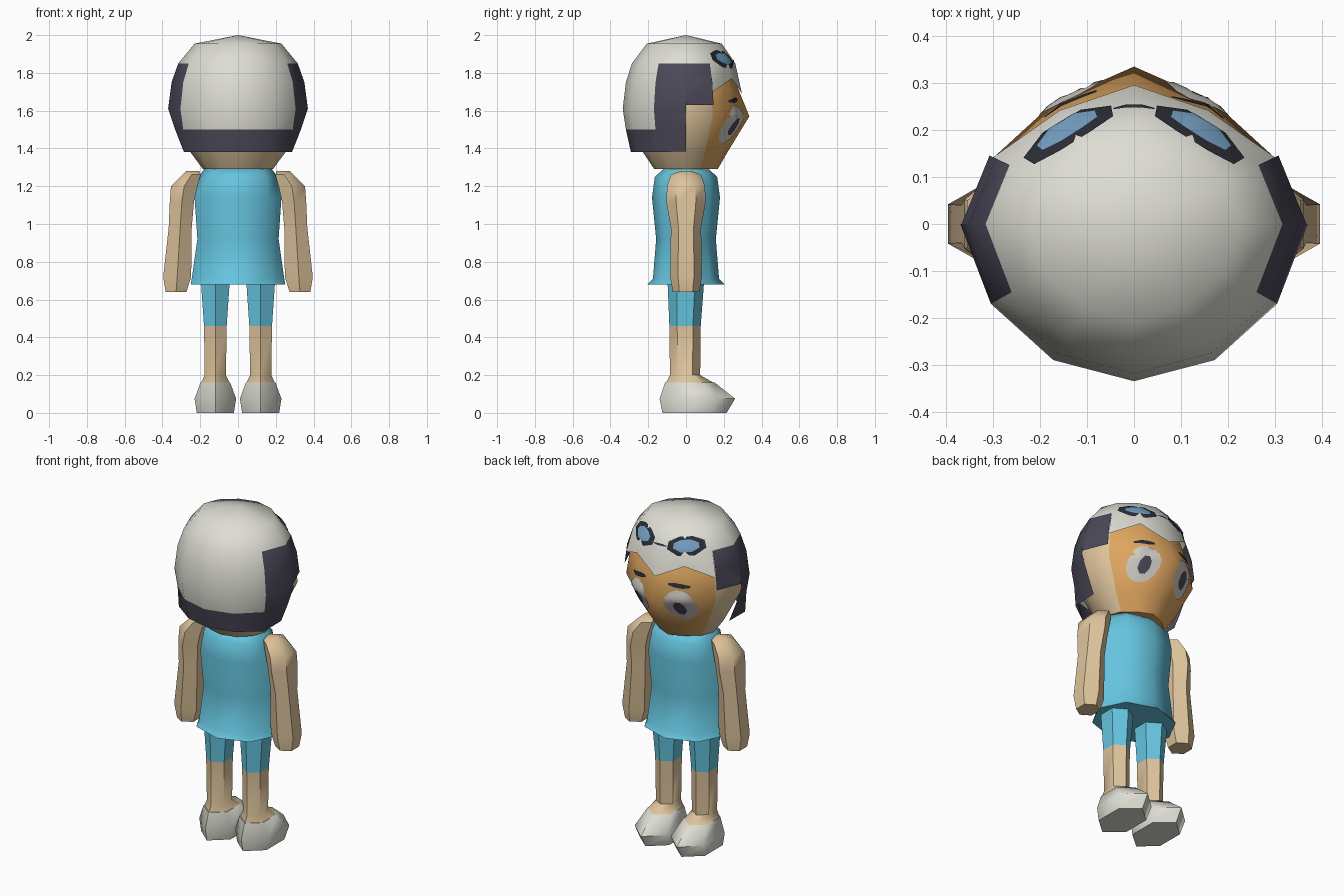
import bpy, bmesh, math
from mathutils import Vector
from mathutils.bvhtree import BVHTree

if "Cube" in bpy.data.objects:
    bpy.data.objects.remove(bpy.data.objects["Cube"])


def mat(name, rgb):
    m = bpy.data.materials.new(name)
    m.diffuse_color = (*rgb, 1)
    m.use_nodes = True
    m.node_tree.nodes["Principled BSDF"].inputs["Base Color"].default_value = m.diffuse_color
    return m


WHITE = mat("cap white", (0.73, 0.73, 0.66))
DARK = mat("dark hair", (0.072, 0.066, 0.098))
TAN = mat("skin tan", (0.73, 0.55, 0.33))
ORANGE = mat("face orange", (0.73, 0.38, 0.115))
BLUE = mat("clothes blue", (0.13, 0.55, 0.73))
BLACK = mat("goggle black", (0.024, 0.026, 0.036))
GLASS = mat("goggle glass", (0.17, 0.34, 0.53))
EYE = mat("eye white", (0.62, 0.6, 0.56))


def finish(name, bm, mats, rule=None, closed=True):
    """Turn a bmesh into a smooth object, coloured by a face rule."""
    if closed:
        bmesh.ops.remove_doubles(bm, verts=bm.verts, dist=0.0005)
        bmesh.ops.recalc_face_normals(bm, faces=bm.faces)
    if rule:
        for f in bm.faces:
            f.material_index = rule(f.calc_center_median())
    me = bpy.data.meshes.new(name)
    bm.to_mesh(me)
    bm.free()
    for m in mats:
        me.materials.append(m)
    ob = bpy.data.objects.new(name, me)
    bpy.context.collection.objects.link(ob)
    bpy.ops.object.select_all(action='DESELECT')
    ob.select_set(True)
    bpy.context.view_layer.objects.active = ob
    bpy.ops.object.shade_smooth_by_angle(angle=math.radians(52))
    return ob


def loft(name, rings, n, mats, rule=None):
    """Skin n-sided rings (z, cx, cy, half width, half depth), capped."""
    bm = bmesh.new()
    kx = max(abs(math.sin(math.tau * i / n)) for i in range(n))
    rows = [[bm.verts.new((cx + rx / kx * math.sin(math.tau * i / n),
                           cy + ry * math.cos(math.tau * i / n), z))
             for i in range(n)] for z, cx, cy, rx, ry in rings]
    for a, b in zip(rows, rows[1:]):
        for i in range(n):
            j = (i + 1) % n
            bm.faces.new((a[i], a[j], b[j], b[i]))
    bm.faces.new(rows[0])
    bm.faces.new(rows[-1])
    return finish(name, bm, mats, rule)


def lerp_table(table, z):
    for (z0, s0), (z1, s1) in zip(table, table[1:]):
        if z1 <= z <= z0:
            return s0 + (s1 - s0) * (z0 - z) / (z0 - z1)
    return table[-1][1]


# Head plan: column points from the face (+y) round to the back
PLAN = [(0, .305), (.17, .26), (.31, .147), (.37, 0), (.305, -.17), (.172, -.29), (0, -.335)]

# Skin head
SKIN = [(1.82, .78), (1.72, .9), (1.57, .965), (1.38, .68), (1.29, .5)]
bm = bmesh.new()
rows = []
for z, s in SKIN:
    row = []
    for i in range(12):
        k, side = (i, 1) if i < 7 else (12 - i, -1)
        x, y = PLAN[k]
        sx = s
        if k == 0:
            sx = {1.57: 1.1, 1.38: .72, 1.29: .55}.get(z, s)
        if k == 1 and z == 1.57:
            sx = 1.0
        row.append(bm.verts.new((side * x * sx, y * sx, z)))
    rows.append(row)
for a, b in zip(rows, rows[1:]):
    for i in range(12):
        f = bm.faces.new((a[i], a[(i + 1) % 12], b[(i + 1) % 12], b[i]))
        f.material_index = 1 if i in (0, 1, 10, 11) else 0
bm.faces.new(rows[-1]).material_index = 1
bm.faces.new(rows[0])
bm.normal_update()
face_tree = BVHTree.FromBMesh(bm)
finish("head", bm, [TAN, ORANGE])

# Cap and hair shell with a stepped lower edge
CAP = [(2.0, 0), (1.955, .62), (1.85, .855), (1.75, .95), (1.61, 1.0), (1.5, .95)]
LOW = [.9, .9, .9, .77, .93, .88, .87]
EDGE = [(1.69, 1.77), (1.77, 1.70), (1.63, 1.63), (1.385, 1.38), (1.38, 1.38), (1.38, 1.38)]


def cap_point(k, z, side):
    s = lerp_table(CAP + [(1.38, LOW[k])], z)
    if k == 3 and z < 1.55:
        s = min(s, .9) if z > 1.45 else s
    return (side * PLAN[k][0] * s, PLAN[k][1] * s, z)


bm = bmesh.new()
for side in (1, -1):
    for k, (b0, b1) in enumerate(EDGE):
        levels = [(z, z) for z, _ in CAP[1:] if z > max(b0, b1) + .01] + [(b0, b1)]
        prev = None
        for z0, z1 in levels:
            a = bm.verts.new(cap_point(k, z0, side))
            b = bm.verts.new(cap_point(k + 1, z1, side))
            if prev:
                f = bm.faces.new((prev[0], prev[1], b, a))
                zc = (z0 + z1) / 2
                f.material_index = int((k in (2, 3) and zc < 1.84) or (k > 3 and zc < 1.45))
            else:
                bm.faces.new((bm.verts.new((0, 0, 2.0)), b, a))
            prev = (a, b)
bmesh.ops.remove_doubles(bm, verts=bm.verts, dist=0.0005)
bmesh.ops.recalc_face_normals(bm, faces=bm.faces)
bm.normal_update()
cap_tree = BVHTree.FromBMesh(bm)
finish("cap_and_hair", bm, [WHITE, DARK])

CENTRE = Vector((0, 0, 1.6))


def plate(name, project, centre, ru, rv, n, m, tilt=0.0):
    """Thin painted patch: rings of points projected onto the head."""
    bm = bmesh.new()
    mid = bm.verts.new(project(*centre))
    prev = None
    for r in (.25, .5, .75, 1):
        ring = []
        for i in range(n):
            t = math.tau * (i + .5) / n
            u, v = ru * r * math.cos(t), rv * r * math.sin(t)
            ring.append(bm.verts.new(project(centre[0] + u, centre[1] + v + tilt * u)))
        for i in range(n):
            j = (i + 1) % n
            if prev:
                bm.faces.new((prev[i], prev[j], ring[j], ring[i]))
            else:
                bm.faces.new((mid, ring[j], ring[i]))
        prev = ring
    bm.normal_update()
    for f in bm.faces:
        if f.normal.dot(f.calc_center_median() - CENTRE) < 0:
            f.normal_flip()
    finish(name, bm, [m], closed=False)


def on_face(lift):
    def project(x, z):
        hit = face_tree.ray_cast(Vector((x, 1, z)), Vector((0, -1, 0)))
        return hit[0] + Vector((0, lift, 0))
    return project


def on_cap(lift):
    def project(az, el):
        a, e = math.radians(az), math.radians(el)
        d = Vector((math.sin(a) * math.cos(e), math.cos(a) * math.cos(e), math.sin(e)))
        return cap_tree.ray_cast(CENTRE + d * 2, -d)[0] + d * lift
    return project


# Face details and goggles, both sides
for s, tag in ((1, "left"), (-1, "right")):
    plate("eye_" + tag, on_face(.005), (s * .135, 1.53), .08, .1, 16, EYE)
    plate("pupil_" + tag, on_face(.009), (s * .135, 1.515), .032, .048, 8, DARK)
    plate("brow_" + tag, on_face(.006), (s * .135, 1.655), .06, .013, 8, BLACK, -s * .1)
    plate("goggle_rim_" + tag, on_cap(.005), (s * 35, 47.5), 26, 8.5, 8, BLACK)
    plate("goggle_lens_" + tag, on_cap(.009), (s * 35, 47.5), 17.5, 5.5, 8, GLASS)
plate("goggle_bridge", on_cap(.005), (0, 46.5), 11, .9, 8, BLACK)

# Tunic with a flared hem
loft("tunic", [(1.29, 0, 0, .18, .12), (1.25, 0, 0, .208, .165), (1.14, 0, 0, .23, .18),
               (.92, 0, 0, .215, .158), (.71, 0, 0, .245, .175), (.68, 0, 0, .25, .205)], 8, [BLUE])

for s, tag in ((1, "left"), (-1, "right")):
    # Arm ending in a blunt hand
    arm = [(1.28, .24, .035, .03), (1.262, .245, .048, .08), (1.2, .285, .07, .1),
           (1.12, .297, .064, .105), (.98, .306, .061, .08), (.72, .322, .074, .084),
           (.64, .328, .055, .07)]
    loft("arm_" + tag, [(z, s * x, 0, rx, ry) for z, x, rx, ry in arm], 6, [TAN])
    # Leg: blue above the knee, bare below
    leg = [(.75, .0, .08, .1), (.46, -.005, .06, .083), (.2, -.005, .056, .08), (.16, .02, .075, .125)]
    loft("leg_" + tag, [(z, s * .12, y, rx, ry) for z, y, rx, ry in leg], 6,
         [TAN, BLUE], lambda c: int(c.z > .47))
    # Shoe
    shoe = [(.162, .02, .078, .13), (.075, .06, .11, .2), (0, .045, .098, .17)]
    loft("shoe_" + tag, [(z, s * .12, y, rx, ry) for z, y, rx, ry in shoe], 6, [WHITE])
